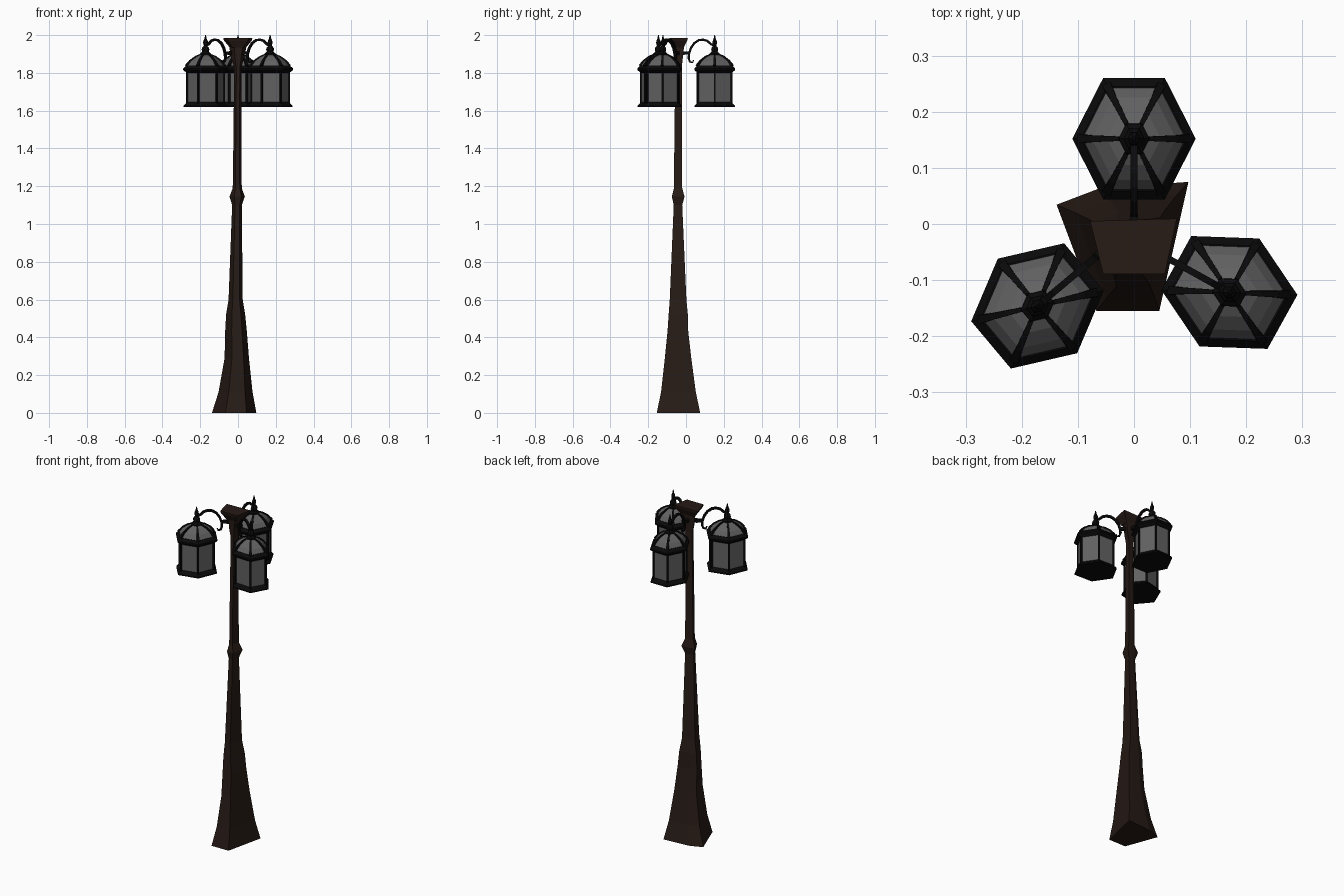
import bpy, bmesh
from math import cos, sin, pi, radians
from mathutils import Vector, Matrix

if "Cube" in bpy.data.objects:
    bpy.data.objects.remove(bpy.data.objects["Cube"])


def material(name, rgb):
    m = bpy.data.materials.new(name)
    m.diffuse_color = (*rgb, 1)
    m.use_nodes = True
    m.node_tree.nodes["Principled BSDF"].inputs["Base Color"].default_value = m.diffuse_color
    return m


BROWN = material("dark_bronze", (0.02, 0.011, 0.008))
BLACK = material("black_iron", (0.003, 0.003, 0.003))
GLASS = material("smoked_glass", (0.12, 0.12, 0.12))


def loft(bm, rings, caps=True):
    """Skin a list of equal-length point rings."""
    loops = [[bm.verts.new(p) for p in r] for r in rings]
    n = len(loops[0])
    for a, b in zip(loops, loops[1:]):
        for i in range(n):
            j = (i + 1) % n
            bm.faces.new((a[i], a[j], b[j], b[i]))
    if caps:
        bm.faces.new(loops[0][::-1])
        bm.faces.new(loops[-1])


def finish(bm, name, mat, matrix=None):
    bmesh.ops.recalc_face_normals(bm, faces=bm.faces)
    me = bpy.data.meshes.new(name)
    bm.to_mesh(me)
    bm.free()
    me.materials.append(mat)
    ob = bpy.data.objects.new(name, me)
    if matrix:
        ob.matrix_world = matrix
    bpy.context.collection.objects.link(ob)
    return ob


def corner(r, i, n=6):
    # lantern plan is a hexagon slightly stretched along its arm
    a = 2 * pi * i / n
    return Vector((r * cos(a), r * sin(a) * 1.135, 0))


def hexes(profile, n=6):
    return [[corner(r, i, n) + Vector((0, 0, z)) for i in range(n)] for r, z in profile]


def tube(bm, path, side, half):
    """Square bar along a path; side is its constant width direction."""
    rings = []
    for k, p in enumerate(path):
        t = (path[min(k + 1, len(path) - 1)] - path[max(k - 1, 0)]).normalized()
        u = t.cross(side).normalized()
        h = half[k]
        rings.append([p + side * h + u * h, p - side * h + u * h,
                      p - side * h - u * h, p + side * h - u * h])
    loft(bm, rings)


# Post: irregular five-sided plan fitted to the extents at each height
plan = [(-0.138, 0.036), (-0.067, -0.155), (0.045, -0.155), (0.097, 0.077), (-0.06, 0.066)]
levels = [  # z, x min, x max, y min, y max
    (0, -0.138, 0.097, -0.155, 0.075), (0.11, -0.103, 0.077, -0.132, 0.052),
    (0.29, -0.071, 0.058, -0.112, 0.028), (0.43, -0.068, 0.047, -0.098, 0.012),
    (0.52, -0.063, 0.038, -0.092, 0.01), (0.6, -0.05, 0.025, -0.086, 0.002),
    (1.1, -0.031, 0.02, -0.065, -0.02), (1.145, -0.045, 0.036, -0.075, -0.008),
    (1.19, -0.028, 0.02, -0.064, -0.02), (1.4, -0.025, 0.018, -0.062, -0.02),
    (1.83, -0.02, 0.018, -0.057, -0.022), (1.87, -0.035, 0.03, -0.06, -0.018),
    (1.94, -0.047, 0.045, -0.064, -0.01)]
rings = [[(x0 + (px + 0.138) / 0.235 * (x1 - x0), y0 + (py + 0.155) / 0.232 * (y1 - y0), z)
          for px, py in plan] for z, x0, x1, y0, y1 in levels]
bm = bmesh.new()
loft(bm, rings)
finish(bm, "post", BROWN)

# Post cap: flared trapezoid block
bm = bmesh.new()
cap = [(-0.085, 0.009), (-0.06, -0.093), (0.06, -0.093), (0.083, 0.014)]
loft(bm, [[(x * k, -0.04 + (y + 0.04) * k, z) for x, y in cap]
          for k, z in ((0.52, 1.935), (0.88, 1.972), (0.92, 1.985))])
finish(bm, "post_cap", BROWN)


def lantern(tag, x, y, turn):
    mtx = Matrix.Translation((x, y, 0)) @ Matrix.Rotation(radians(turn), 4, 'Z')
    roof = [(0.094, 1.836), (0.075, 1.863), (0.048, 1.885), (0.026, 1.896)]

    # Glass walls and glass roof
    bm = bmesh.new()
    loft(bm, hexes([(0.09, 1.63), (0.09, 1.81)]))
    finish(bm, tag + "_glass", GLASS, mtx)
    bm = bmesh.new()
    loft(bm, hexes(roof), False)
    finish(bm, tag + "_roof", GLASS, mtx)

    # Base tray and eave collar
    bm = bmesh.new()
    loft(bm, hexes([(0.108, 1.62), (0.108, 1.626), (0.09, 1.646)]))
    finish(bm, tag + "_base", BLACK, mtx)
    bm = bmesh.new()
    loft(bm, hexes([(0.092, 1.8), (0.11, 1.815), (0.11, 1.824), (0.095, 1.839)]))
    finish(bm, tag + "_collar", BLACK, mtx)

    # Corner bars and roof ribs
    bm = bmesh.new()
    for i in range(6):
        d = corner(1, i).normalized()
        side = Vector((-d.y, d.x, 0))
        up = Vector((0, 0, 1))
        tube(bm, [corner(0.09, i) + up * 1.63, corner(0.09, i) + up * 1.81], side, (0.005, 0.005))
        tube(bm, [corner(r, i) + up * z for r, z in roof], side, (0.008, 0.006, 0.005, 0.004))
    finish(bm, tag + "_bars", BLACK, mtx)

    # Finial
    bm = bmesh.new()
    loft(bm, hexes([(0.028, 1.89), (0.027, 1.902), (0.016, 1.912), (0.019, 1.923), (0.017, 1.933),
                    (0.008, 1.945), (0.012, 1.957), (0.011, 1.968), (0.006, 1.98), (0.002, 2.0)]))
    finish(bm, tag + "_finial", BLACK, mtx)

    # Scrolled arm reaching back to the post
    path = [(0, 1.945), (-0.02, 1.952), (-0.04, 1.97), (-0.062, 1.976), (-0.085, 1.973),
            (-0.108, 1.958), (-0.126, 1.932), (-0.136, 1.902), (-0.138, 1.878),
            (-0.131, 1.858), (-0.117, 1.855), (-0.112, 1.868)]
    bm = bmesh.new()
    tube(bm, [Vector((0, a, z)) for a, z in path], Vector((1, 0, 0)),
         [0.006] * 9 + [0.005, 0.004, 0.003])
    # bracket joining the arm to the post
    tube(bm, [Vector((0, -0.134, 1.905)), Vector((0, -0.175, 1.905))], Vector((1, 0, 0)), (0.007, 0.01))
    finish(bm, tag + "_arm", BLACK, mtx)


lantern("back_lantern", 0, 0.152, 0)
lantern("left_lantern", -0.172, -0.146, 130)
lantern("right_lantern", 0.17, -0.122, -119)
